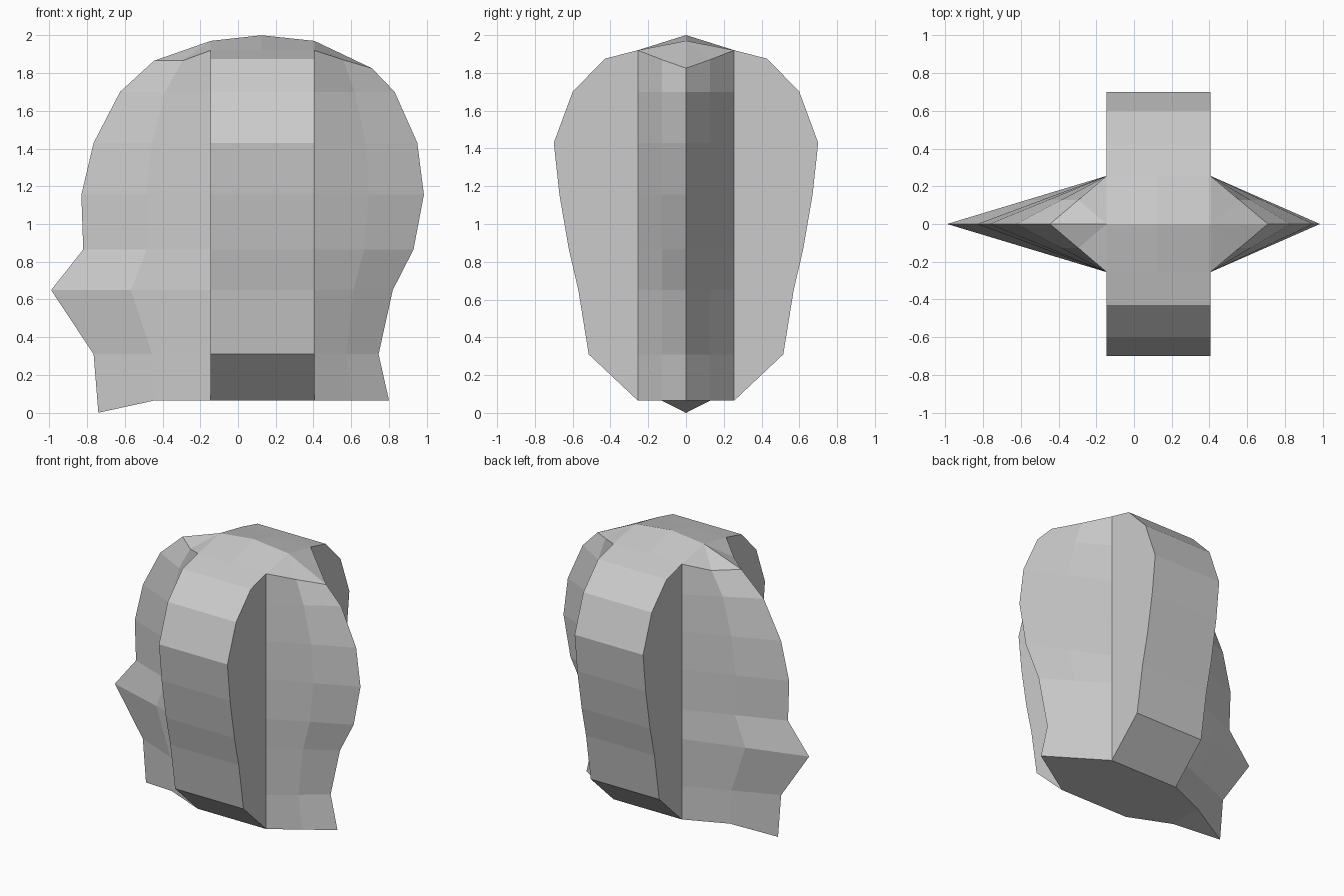
import bpy
import bmesh

cube = bpy.data.objects.get("Cube")
if cube:
    bpy.data.objects.remove(cube, do_unlink=True)

grey = bpy.data.materials.new("plain grey")
grey.use_nodes = True
colour = (0.6, 0.6, 0.6, 1)
grey.diffuse_color = colour
grey.node_tree.nodes["Principled BSDF"].inputs["Base Color"].default_value = colour

X_FACE, X_MID, X_NAPE = -0.145, 0.125, 0.405   # sides and middle of the wide band
SEAM = 0.255                                   # half width where the wedges join
BOTTOM, SEAM_TOP = 0.065, 1.92

# Heights of the rings, then the three outlines at those heights
levels = [BOTTOM, 0.31, 0.65, 0.865, 1.155, 1.43, 1.7]
band_width = [SEAM, 0.515, 0.57, 0.62, 0.67, 0.70, 0.60]
face_edge = [-0.74, -0.765, -0.99, -0.82, -0.83, -0.765, -0.625]
nape_edge = [0.80, 0.745, 0.82, 0.93, 0.985, 0.95, 0.83]

bm = bmesh.new()


def face(*points):
    bm.faces.new([bm.verts.new(p) for p in points])


# Wide band: outline swept over the crown, with a raised middle
half = list(zip(band_width, levels)) + [(0.43, 1.875), (SEAM, SEAM_TOP)]
crown = {X_FACE: 1.97, X_MID: 2.0, X_NAPE: 1.97}
for x0, x1 in ((X_FACE, X_MID), (X_MID, X_NAPE)):
    for s in (-1, 1):
        for (y0, z0), (y1, z1) in zip(half, half[1:]):
            face((x0, s * y0, z0), (x1, s * y0, z0), (x1, s * y1, z1), (x0, s * y1, z1))
        face((x0, s * SEAM, SEAM_TOP), (x1, s * SEAM, SEAM_TOP),
             (x1, 0, crown[x1]), (x0, 0, crown[x0]))
    face((x0, -SEAM, BOTTOM), (x0, SEAM, BOTTOM), (x1, SEAM, BOTTOM), (x1, -SEAM, BOTTOM))

# Flat sides of the band
seam_heights = levels + [SEAM_TOP]
for x in (X_FACE, X_NAPE):
    for s in (-1, 1):
        outline = half + [(SEAM, z) for z in reversed(levels[1:])]
        face(*[(x, s * y, z) for y, z in outline])


def wedge(inner, edge, edge_heights, mid_top):
    """Pointed wedge: seam, half-way column and central edge on each side."""
    mid_heights = levels + [mid_top]
    for s in (-1, 1):
        seam = [(inner, s * SEAM, z) for z in seam_heights]
        mid = [((inner + x) / 2, s * SEAM / 2, z) for x, z in zip(edge, mid_heights)]
        tip = [(x, 0, z) for x, z in zip(edge, edge_heights)]
        for a, b in ((seam, mid), (mid, tip)):
            for i in range(len(a) - 1):
                face(a[i], b[i], b[i + 1], a[i + 1])
        # Sloping top
        peak = (inner, 0, crown[inner])
        face(peak, seam[-1], mid[-1])
        face(peak, mid[-1], tip[-1])
    # Underside
    m = mid[0][0]
    h = SEAM / 2
    face((inner, -SEAM, BOTTOM), (inner, SEAM, BOTTOM), (m, h, BOTTOM), (m, -h, BOTTOM))
    face((m, -h, BOTTOM), (m, h, BOTTOM), tip[0])


# Front of the face with nose and chin, and the back of the head
wedge(X_FACE, face_edge + [-0.445], [0.0] + levels[1:] + [1.865], 1.865)
wedge(X_NAPE, nape_edge + [0.71], levels + [1.825], 1.87)

bmesh.ops.remove_doubles(bm, verts=bm.verts, dist=0.001)
bmesh.ops.recalc_face_normals(bm, faces=bm.faces)

mesh = bpy.data.meshes.new("head")
bm.to_mesh(mesh)
bm.free()
mesh.materials.append(grey)
head = bpy.data.objects.new("head", mesh)
bpy.context.collection.objects.link(head)
